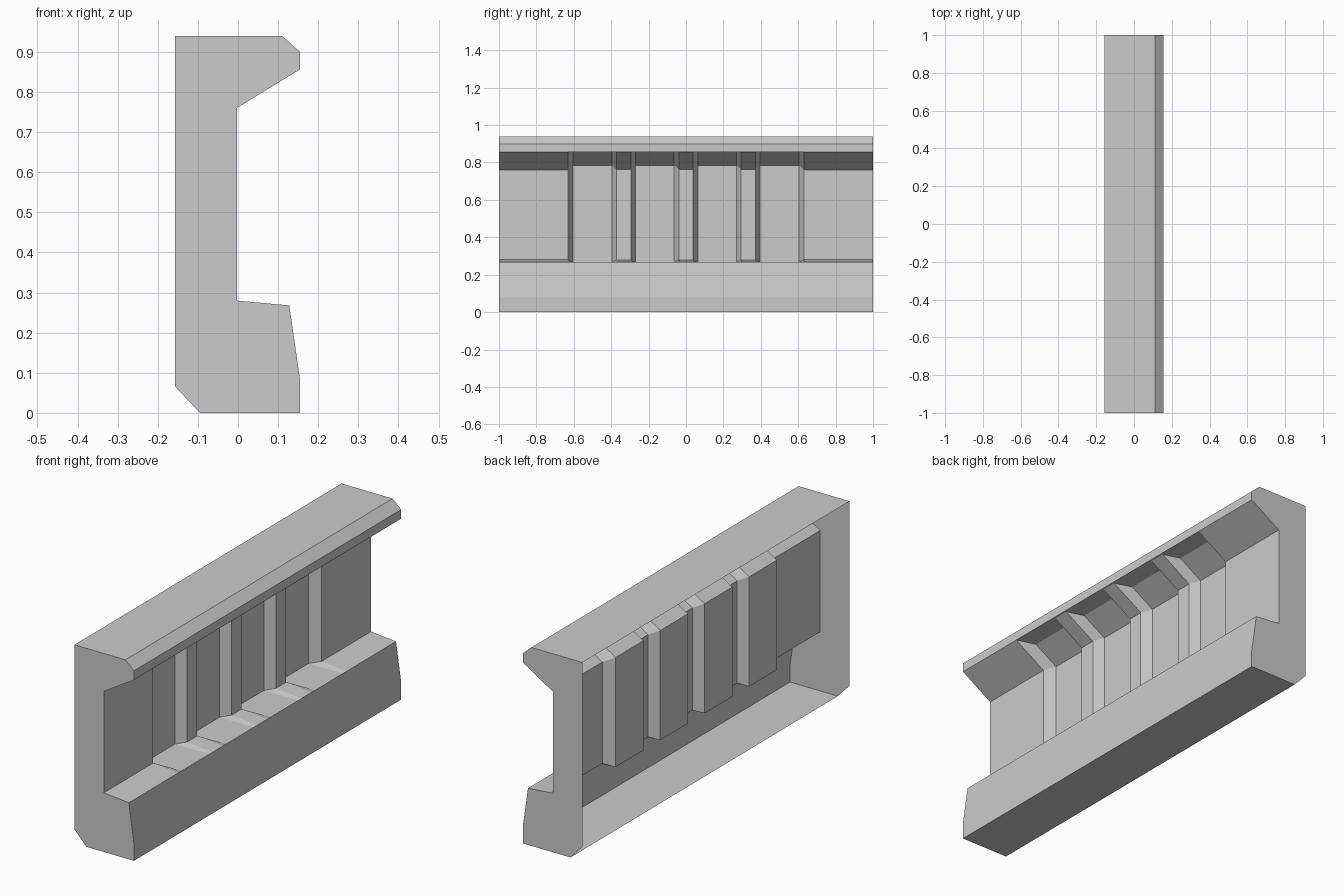
import bpy, bmesh, math

if "Cube" in bpy.data.objects:
    bpy.data.objects.remove(bpy.data.objects["Cube"])

# Open cross-section (x, z), from back top edge round the front to the bottom.
# t = 0 is the plain section, t = 1 is the bottom of a recessed panel.
def section(t):
    mix = lambda a, b: a + (b - a) * t
    return [(-0.157, 0.94), (0.11, 0.94), (0.155, 0.90), (0.155, 0.857),
            (mix(0.155, 0.063), 0.857),               # recess start under the lip
            (mix(-0.003, -0.054), mix(0.76, 0.785)),  # wall top
            (mix(-0.003, -0.054), mix(0.28, 0.266)),  # wall bottom
            (0.128, 0.268), (0.155, 0.08), (0.155, 0.0), (-0.095, 0.0)]

# Stations along the length: outer walls, four recessed panels, narrow ribs
RIB = 0.1
half = [(0.037, RIB), (0.063, 1), (0.27, 1), (0.295, RIB),
        (0.372, RIB), (0.396, 1), (0.604, 1), (0.631, 0), (1.0, 0)]
stations = [(-y, t) for y, t in reversed(half)] + half

bm = bmesh.new()
rings = [[bm.verts.new((x, y, z)) for x, z in section(t)] for y, t in stations]
for a, b in zip(rings, rings[1:]):
    for i in range(len(a) - 1):
        bm.faces.new((a[i], a[i + 1], b[i + 1], b[i]))

# End plates with the chamfered back corner; the back stays open
for ring, y in ((rings[0], -1), (rings[-1], 1)):
    bm.faces.new(ring + [bm.verts.new((-0.157, y, 0.066))])

bmesh.ops.remove_doubles(bm, verts=bm.verts, dist=1e-4)
bmesh.ops.dissolve_limit(bm, angle_limit=math.radians(0.5),
                         verts=bm.verts, edges=bm.edges)
bmesh.ops.recalc_face_normals(bm, faces=bm.faces)
top = max(bm.faces, key=lambda f: f.calc_center_median().z)
if top.normal.z < 0:
    bmesh.ops.reverse_faces(bm, faces=bm.faces)

mesh = bpy.data.meshes.new("wall_panel")
bm.to_mesh(mesh)
bm.free()
bpy.context.collection.objects.link(bpy.data.objects.new("wall_panel", mesh))
